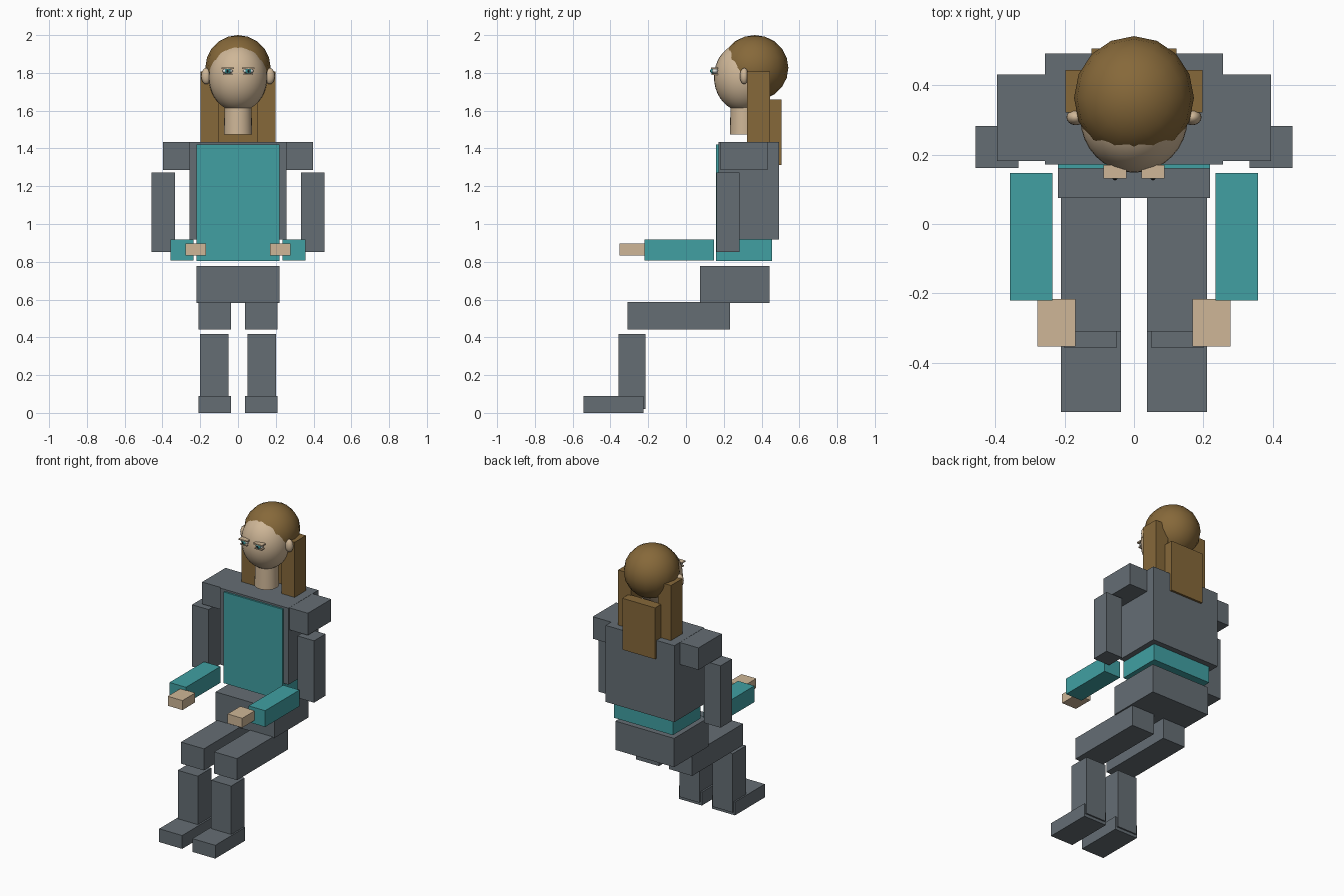
import bpy
import bmesh
from mathutils import Matrix, Vector

cube = bpy.data.objects.get("Cube")
if cube:
    bpy.data.objects.remove(cube, do_unlink=True)


def material(name, rgb):
    mat = bpy.data.materials.new(name)
    mat.use_nodes = True
    colour = (*rgb, 1)
    mat.diffuse_color = colour
    mat.node_tree.nodes["Principled BSDF"].inputs["Base Color"].default_value = colour
    return mat


GREY = material("slate grey", (0.13, 0.155, 0.175))
TEAL = material("teal", (0.052, 0.35, 0.365))
SKIN = material("skin", (0.62, 0.47, 0.31))
HAIR = material("brown hair", (0.24, 0.14, 0.042))
WHITE = material("eye white", (0.75, 0.75, 0.72))
BLACK = material("pupil black", (0.01, 0.01, 0.012))


def finish(name, bm, mat, smooth=False):
    mesh = bpy.data.meshes.new(name)
    for face in bm.faces:
        face.smooth = smooth
    bm.to_mesh(mesh)
    bm.free()
    mesh.materials.append(mat)
    obj = bpy.data.objects.new(name, mesh)
    bpy.context.collection.objects.link(obj)
    return obj


def box(name, mat, x, y, z):
    """Block spanning the given (low, high) ranges."""
    spans = (x, y, z)
    centre = Vector([(a + b) / 2 for a, b in spans])
    size = Vector([b - a for a, b in spans])
    bm = bmesh.new()
    bmesh.ops.create_cube(bm, size=1, matrix=Matrix.LocRotScale(centre, None, size))
    return finish(name, bm, mat)


def ball(name, mat, centre, radii, segments=32, rings=20):
    bm = bmesh.new()
    bmesh.ops.create_uvsphere(bm, u_segments=segments, v_segments=rings, radius=1,
                              matrix=Matrix.LocRotScale(Vector(centre), None, Vector(radii)))
    return finish(name, bm, mat, smooth=True)


def pair_box(name, mat, x, y, z):
    box("left_" + name, mat, x, y, z)
    box("right_" + name, mat, (-x[1], -x[0]), y, z)


def pair_ball(name, mat, centre, radii, segments=16, rings=10):
    for side, sign in (("left_", 1), ("right_", -1)):
        ball(side + name, mat, (sign * centre[0], *centre[1:]), radii, segments, rings)


# Torso
box("shirt", TEAL, (-0.22, 0.22), (0.16, 0.455), (0.805, 1.422))
box("jacket", GREY, (-0.257, 0.257), (0.172, 0.492), (0.917, 1.435))
box("hips", GREY, (-0.22, 0.22), (0.075, 0.442), (0.583, 0.778))

# Arms
pair_box("shoulder", GREY, (0.25, 0.396), (0.182, 0.432), (1.285, 1.434))
pair_box("upper_arm", GREY, (0.333, 0.457), (0.161, 0.283), (0.853, 1.272))
pair_box("forearm", TEAL, (0.235, 0.358), (-0.221, 0.147), (0.808, 0.918))
pair_box("hand", SKIN, (0.169, 0.279), (-0.353, -0.216), (0.832, 0.896))

# Seated legs
pair_box("thigh", GREY, (0.038, 0.21), (-0.31, 0.234), (0.442, 0.588))
pair_box("shin", GREY, (0.05, 0.2), (-0.358, -0.214), (0.02, 0.418))
pair_box("foot", GREY, (0.038, 0.21), (-0.543, -0.224), (0, 0.09))

# Neck and head
bm = bmesh.new()
bmesh.ops.create_cone(bm, cap_ends=True, segments=24, radius1=0.075, radius2=0.07,
                      depth=0.2, matrix=Matrix.Translation((0, 0.307, 1.573)))
neck = finish("neck", bm, SKIN)
bpy.context.view_layer.objects.active = neck
neck.select_set(True)
bpy.ops.object.shade_smooth_by_angle()
ball("head", SKIN, (0, 0.305, 1.777), (0.155, 0.157, 0.182))
pair_ball("ear", SKIN, (0.168, 0.308, 1.783), (0.027, 0.023, 0.043))

# Hair cap and hanging locks
ball("hair_cap", HAIR, (0, 0.364, 1.827), (0.173, 0.178, 0.173), 16, 10)
pair_box("hair_lock", HAIR, (0.1, 0.198), (0.322, 0.444), (1.43, 1.808))
box("back_hair", HAIR, (-0.123, 0.123), (0.436, 0.506), (1.312, 1.66))

# Eyes with upper and lower lids
pair_ball("eyeball", WHITE, (0.055, 0.153, 1.81), (0.028, 0.018, 0.014))
pair_ball("iris", TEAL, (0.055, 0.141, 1.81), (0.016, 0.012, 0.015))
pair_ball("pupil", BLACK, (0.055, 0.134, 1.81), (0.007, 0.008, 0.008))
pair_box("upper_lid", SKIN, (0.022, 0.088), (0.132, 0.17), (1.821, 1.829))
pair_box("lower_lid", SKIN, (0.03, 0.08), (0.136, 0.17), (1.79, 1.796))
